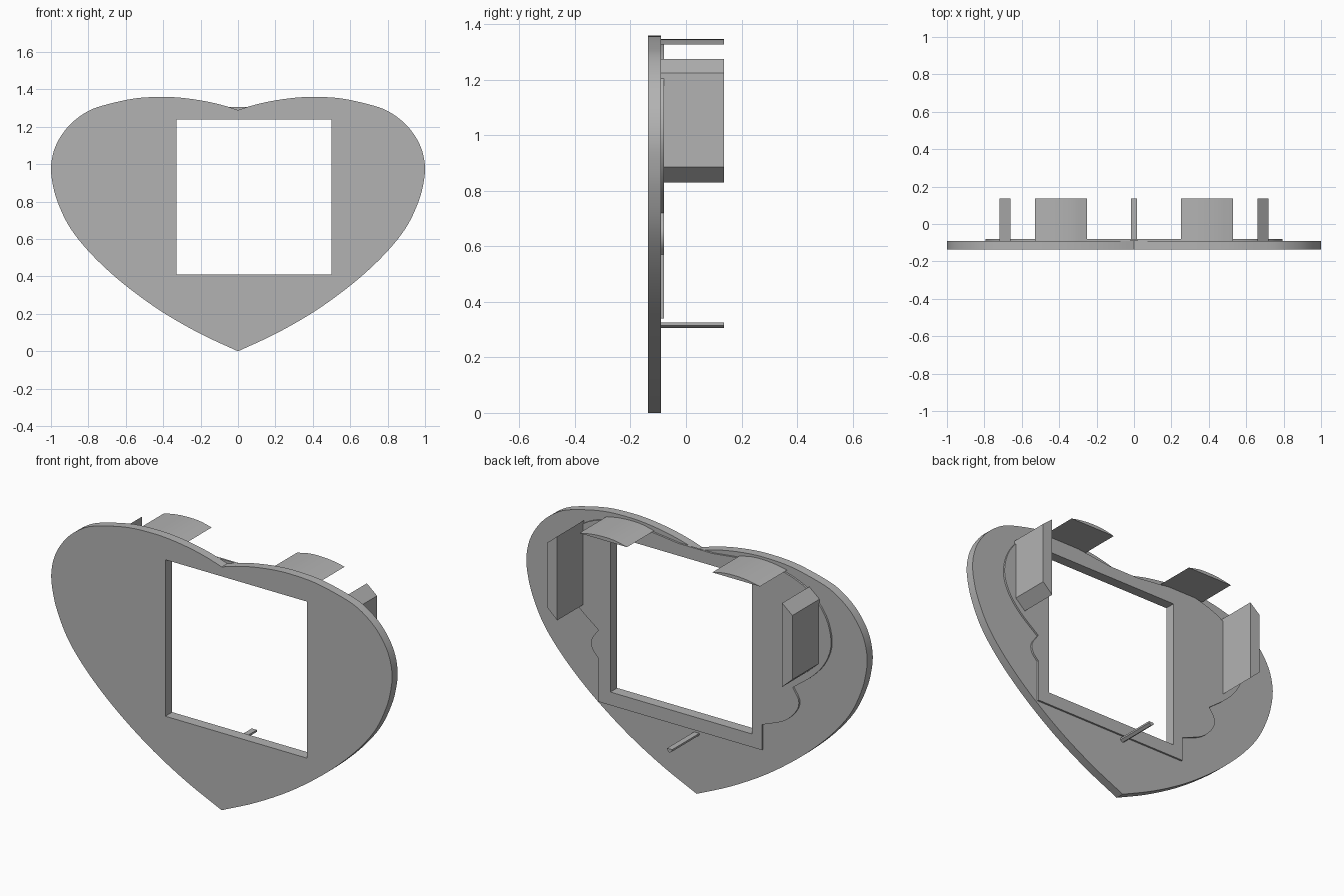
import bpy
import bmesh
from mathutils import Vector

cube = bpy.data.objects.get("Cube")
if cube:
    bpy.data.objects.remove(cube, do_unlink=True)

grey = bpy.data.materials.new("plain grey")
grey.use_nodes = True
colour = (0.45, 0.45, 0.45, 1)
grey.diffuse_color = colour
grey.node_tree.nodes["Principled BSDF"].inputs["Base Color"].default_value = colour


def smooth_path(points, steps=4):
    """Catmull-Rom curve through open points."""
    pts = [Vector(p) for p in points]
    pts = [2 * pts[0] - pts[1]] + pts + [2 * pts[-1] - pts[-2]]
    out = []
    for a, b, c, d in zip(pts, pts[1:], pts[2:], pts[3:]):
        for i in range(steps):
            t = i / steps
            out.append(0.5 * (2 * b + (c - a) * t + (2 * a - 5 * b + 4 * c - d) * t ** 2
                              + (3 * b - a - 3 * c + d) * t ** 3))
    return out + [pts[-2]]


def mirrored(points):
    return [(-p[0], p[1]) for p in reversed(points)]


def extrude_profile(name, loops, front, back):
    """Fill x-z loops (outline, then holes) and extrude from front to back."""
    bm = bmesh.new()
    edges = []
    for loop in loops:
        verts = [bm.verts.new((p[0], front, p[1])) for p in loop]
        edges += [bm.edges.new((v, verts[i - 1])) for i, v in enumerate(verts)]
    bmesh.ops.triangle_fill(bm, edges=edges, use_beauty=True, normal=(0, -1, 0))
    result = bmesh.ops.extrude_face_region(bm, geom=bm.faces[:])
    moved = [g for g in result["geom"] if isinstance(g, bmesh.types.BMVert)]
    bmesh.ops.translate(bm, verts=moved, vec=(0, back - front, 0))
    bmesh.ops.recalc_face_normals(bm, faces=bm.faces[:])
    mesh = bpy.data.meshes.new(name)
    bm.to_mesh(mesh)
    bm.free()
    mesh.materials.append(grey)
    obj = bpy.data.objects.new(name, mesh)
    bpy.context.collection.objects.link(obj)
    bpy.ops.object.select_all(action="DESELECT")
    obj.select_set(True)
    bpy.context.view_layer.objects.active = obj
    bpy.ops.object.shade_smooth_by_angle(angle=0.4)
    return obj


FRONT, BACK, LIP, END = -0.137, -0.09, -0.08, 0.137
window = [(-0.33, 0.41), (0.5, 0.41), (0.5, 1.24), (-0.33, 1.24)]

# Heart-shaped front plate
half = smooth_path([(0, 0), (0.2, 0.093), (0.4, 0.207), (0.58, 0.335), (0.72, 0.455),
                    (0.83, 0.57), (0.91, 0.68), (0.965, 0.8), (0.99, 0.89), (1, 0.98),
                    (0.985, 1.07), (0.95, 1.145), (0.89, 1.22), (0.8, 1.285),
                    (0.7, 1.32), (0.55, 1.352), (0.41, 1.36), (0.3, 1.355),
                    (0.18, 1.338), (0.08, 1.315), (0, 1.29)])
extrude_profile("heart_plate", [half + mirrored(half)[1:-1], window], FRONT, BACK)

# Thin raised plate around the window, with scalloped sides
lobe = smooth_path([(0.57, 0.72), (0.69, 0.815), (0.765, 0.91), (0.795, 1.02),
                    (0.76, 1.15), (0.66, 1.26), (0.53, 1.315), (0.4, 1.335),
                    (0.25, 1.322), (0.1, 1.305)])
left_scallop = smooth_path([(0.57, 0.57), (0.605, 0.61), (0.61, 0.66), (0.57, 0.72)])
right_scallop = smooth_path([(-0.57, 0.72), (-0.605, 0.66), (-0.59, 0.6),
                             (-0.52, 0.53), (-0.39, 0.475)])
raised = ([(-0.39, 0.34), (0.57, 0.34)] + left_scallop[:-1] + lobe
          + mirrored(lobe)[:-1] + right_scallop)
extrude_profile("raised_backing", [raised, window], BACK, LIP)

# Rear tabs: tapered blocks at the sides, shallow arched pads at the top
side = [(0.66, 0.83), (0.72, 0.885), (0.72, 1.225), (0.66, 1.275)]
top = smooth_path([(0.53, 1.328), (0.46, 1.341), (0.39, 1.346), (0.32, 1.343), (0.25, 1.328)])
for label, shape in (("side_tab", side), ("top_tab", top)):
    extrude_profile("left_" + label, [shape], BACK, END)
    extrude_profile("right_" + label, [mirrored(shape)], BACK, END)

# Small pin below the window
pin = [(-0.015, 0.315), (0, 0.305), (0.015, 0.315), (0.015, 0.325), (-0.015, 0.325)]
extrude_profile("lower_pin", [pin], BACK, END)
